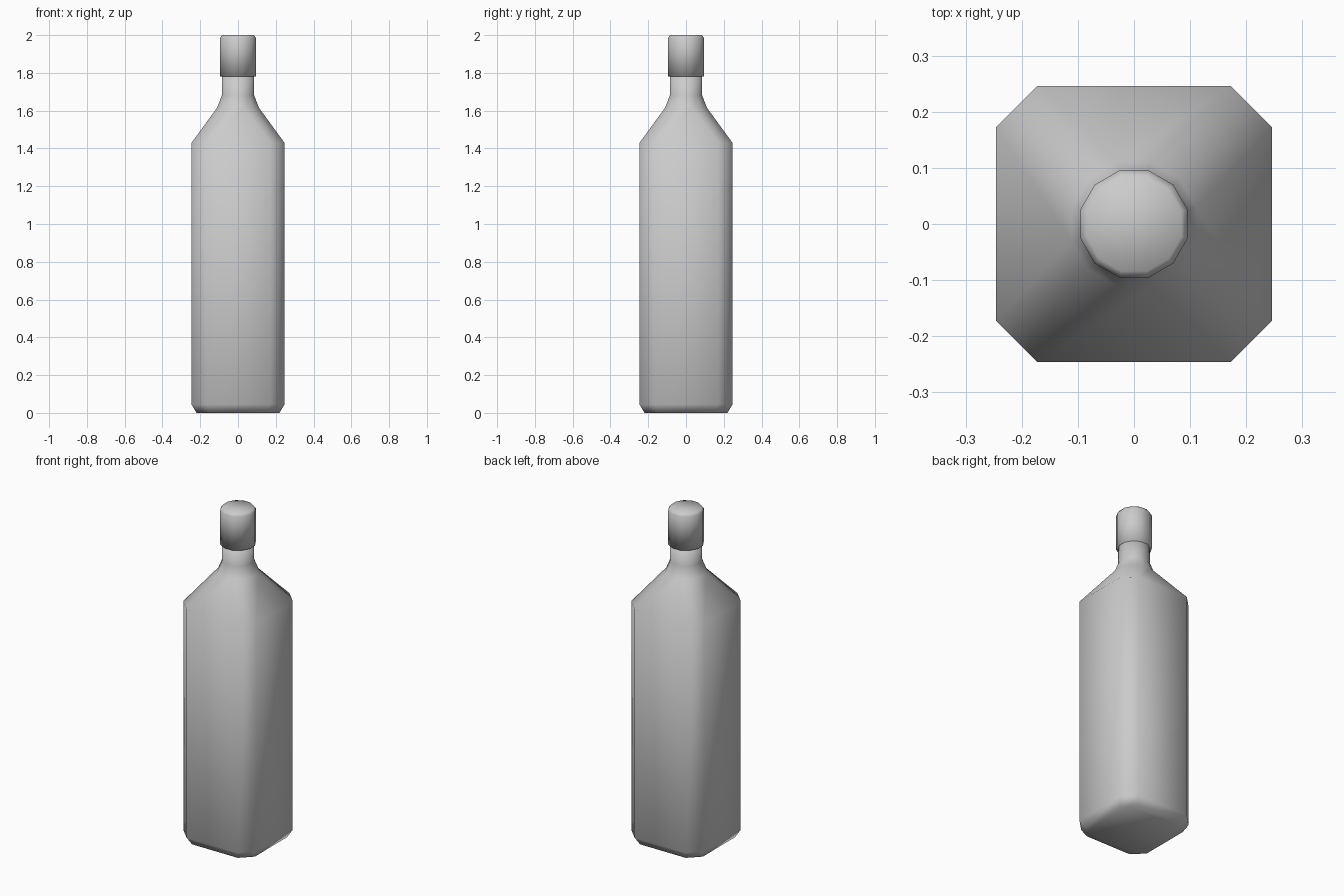
import bpy, bmesh, math

if "Cube" in bpy.data.objects:
    bpy.data.objects.remove(bpy.data.objects["Cube"], do_unlink=True)

SIDES = 12

grey = bpy.data.materials.new("plain grey")
grey.use_nodes = True
grey.diffuse_color = (0.6, 0.6, 0.6, 1)
grey.node_tree.nodes["Principled BSDF"].inputs["Base Color"].default_value = (0.6, 0.6, 0.6, 1)


def round_ring(r, z):
    """Regular ring whose flats face the four sides."""
    angles = [math.radians(15 + 360 / SIDES * i) for i in range(SIDES)]
    return [(r * math.cos(a), r * math.sin(a), z) for a in angles]


def square_ring(half, cut, z):
    """Square ring with chamfered corners and a point in the middle of each chamfer."""
    mid = (half + cut) / 2
    pts = [(half, cut), (mid, mid), (cut, half)]
    ring = []
    for _ in range(4):
        ring += [(x, y, z) for x, y in pts]
        pts = [(-y, x) for x, y in pts]
    return ring


def loft(name, rings):
    """Skin the rings from bottom to top and cap both ends."""
    bm = bmesh.new()
    loops = [[bm.verts.new(p) for p in ring] for ring in rings]
    for low, high in zip(loops, loops[1:]):
        for i in range(SIDES):
            j = (i + 1) % SIDES
            bm.faces.new((low[i], low[j], high[j], high[i]))
    bm.faces.new(loops[0][::-1])
    bm.faces.new(loops[-1])
    for face in bm.faces:
        face.smooth = True
    mesh = bpy.data.meshes.new(name)
    bm.to_mesh(mesh)
    bm.free()
    mesh.materials.append(grey)
    obj = bpy.data.objects.new(name, mesh)
    bpy.context.collection.objects.link(obj)
    return obj


# Square body, sloping shoulders and round neck
loft("bottle_body", [
    square_ring(0.22, 0.153, 0),
    square_ring(0.246, 0.172, 0.045),
    square_ring(0.246, 0.172, 1.43),
    round_ring(0.115, 1.615),
    round_ring(0.089, 1.68),
    round_ring(0.089, 1.80),
])

# Stopper cap with a small bevel on top
loft("bottle_cap", [
    round_ring(0.099, 1.78),
    round_ring(0.099, 1.985),
    round_ring(0.087, 2.0),
])
